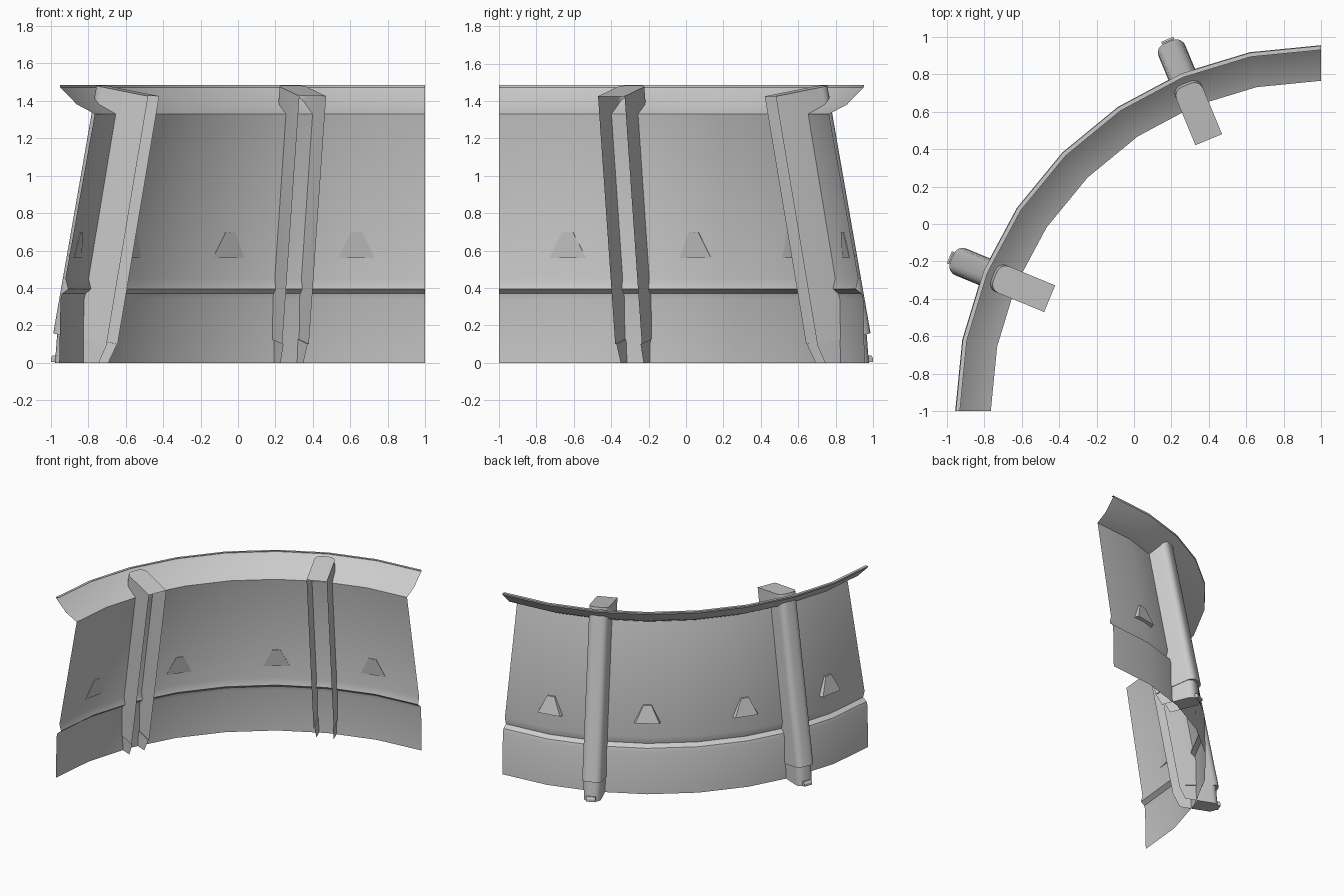
import bpy, bmesh
from math import radians, sin, cos, pi

if "Cube" in bpy.data.objects:
    bpy.data.objects.remove(bpy.data.objects["Cube"])

CX, CY = 1.0, -1.0          # centre of the quarter ring


def place(r, t, z, deg):
    """Radial / tangential / height coordinates to world."""
    a = radians(deg)
    return (CX + r * cos(a) + t * sin(a), CY + r * sin(a) - t * cos(a), z)


def make(name, verts, faces, smooth=35):
    bm = bmesh.new()
    vs = [bm.verts.new(v) for v in verts]
    for f in faces:
        bm.faces.new([vs[i] for i in f])
    bmesh.ops.recalc_face_normals(bm, faces=bm.faces)
    me = bpy.data.meshes.new(name)
    bm.to_mesh(me)
    bm.free()
    ob = bpy.data.objects.new(name, me)
    bpy.context.collection.objects.link(ob)
    bpy.ops.object.select_all(action='DESELECT')
    ob.select_set(True)
    bpy.context.view_layer.objects.active = ob
    if smooth:
        bpy.ops.object.shade_smooth_by_angle(angle=radians(smooth))
    return ob


def loft(rows, closed=False):
    """Quads between equally long rows of points."""
    n = len(rows[0])
    verts = [p for row in rows for p in row]
    faces = []
    for i in range(len(rows) - 1):
        for j in range(n if closed else n - 1):
            k = (j + 1) % n
            faces.append((i * n + j, i * n + k, (i + 1) * n + k, (i + 1) * n + j))
    return verts, faces


# Curved wall sheet with step, flared top and rim lip
wall = [(1.955, 0), (1.948, 0.34), (1.94, 0.37), (1.908, 0.395), (1.922, 0.45),
        (1.765, 1.33), (1.86, 1.38), (1.95, 1.472), (1.952, 1.485), (1.93, 1.485)]
SEG = 8
make("curved_wall", *loft([[place(r, 0, z, 90 + 90 * i / SEG) for r, z in wall]
                           for i in range(SEG + 1)]))


# U-shaped section of a post: open to the inside, rounded nose outside
def section(r_in, r_out, z_in, z_out, h, deg):
    rad = 0.05
    half = [(r_in, h)]
    for k in range(5):
        a = pi / 2 * (1 - k / 4)
        half.append((r_out - rad + rad * cos(a), h - rad + rad * sin(a)))
    pts = half + [(r, -t) for r, t in reversed(half)]
    return [place(r, t, z_in + (z_out - z_in) * (r - r_in) / (r_out - r_in), deg)
            for r, t in pts]


# Posts: leaning body, narrower foot, small knob
for n, deg in enumerate((112.5, 157.5)):
    rows = [section(1.57, 1.885, 1.425, 1.483, 0.077, deg),
            section(1.81, 2.135, 0.10, 0.16, 0.077, deg),
            section(1.81, 2.115, 0.10, 0.16, 0.070, deg),
            section(1.86, 2.13, 0.0, 0.0, 0.066, deg)]
    verts, faces = loft(rows)
    m = len(rows[0])
    faces.append(tuple(range(m)))                       # top cap
    b = 3 * m
    verts += [place(1.955, -0.066, 0, deg), place(1.955, 0.066, 0, deg)]
    faces.append(tuple(range(b + 1, b + m - 1)) + (4 * m, 4 * m + 1))  # foot base
    make(f"post_{n + 1}", verts, faces)

    knob = [[place(r, t, z, deg) for r, t in
             ((2.08, -0.035), (r_o, -0.035), (r_o, 0.035), (2.08, 0.035))]
            for z, r_o in ((0.005, 2.15), (0.025, 2.15), (0.04, 2.14))]
    verts, faces = loft(knob, closed=True)
    faces += [(0, 1, 2, 3), (8, 9, 10, 11)]
    make(f"post_knob_{n + 1}", verts, faces, 0)

# Wedge-shaped studs on the outside of the wall
for n in range(4):
    deg = 101.25 + 22.5 * n
    pts = [(1.89, -0.1, 0.56), (1.89, 0.1, 0.56), (1.925, 0.09, 0.565), (1.925, -0.09, 0.565),
           (1.87, -0.03, 0.70), (1.87, 0.03, 0.70), (1.89, 0.03, 0.70), (1.89, -0.03, 0.70)]
    make(f"wall_stud_{n + 1}", [place(*p, deg) for p in pts],
         [(0, 1, 2, 3), (4, 5, 6, 7), (0, 1, 5, 4), (1, 2, 6, 5), (2, 3, 7, 6), (3, 0, 4, 7)], 0)
